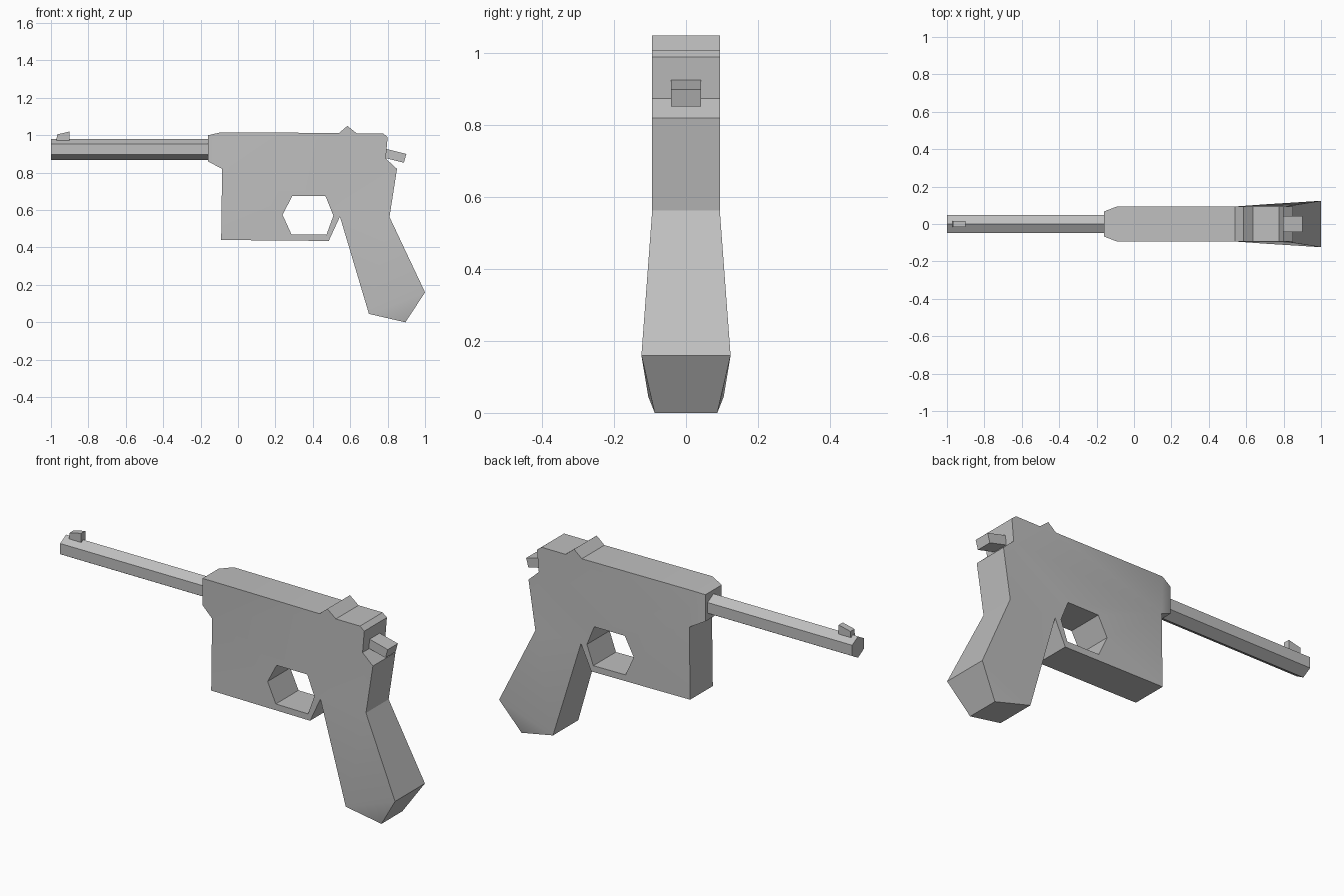
import bpy, bmesh
from math import radians, sin, cos, tau

cube = bpy.data.objects.get("Cube")
if cube:
    bpy.data.objects.remove(cube, do_unlink=True)

steel = bpy.data.materials.new("grey_steel")
steel.use_nodes = True
grey = (0.52, 0.52, 0.52, 1)
steel.diffuse_color = grey
steel.node_tree.nodes["Principled BSDF"].inputs["Base Color"].default_value = grey


def finish(name, bm, smooth=False):
    bmesh.ops.recalc_face_normals(bm, faces=bm.faces[:])
    mesh = bpy.data.meshes.new(name)
    bm.to_mesh(mesh)
    bm.free()
    mesh.materials.append(steel)
    obj = bpy.data.objects.new(name, mesh)
    bpy.context.collection.objects.link(obj)
    if smooth:
        bpy.ops.object.select_all(action='DESELECT')
        obj.select_set(True)
        bpy.context.view_layer.objects.active = obj
        bpy.ops.object.shade_smooth_by_angle(angle=radians(30))
    return obj


def slab(name, points, panels, loops, smooth=False):
    """Mirrored side panels from (x, z, half width) points, joined along closed loops."""
    bm = bmesh.new()
    left = [bm.verts.new((x, w, z)) for x, z, w in points]
    right = [bm.verts.new((x, -w, z)) for x, z, w in points]
    for side in (left, right):
        for panel in panels:
            bm.faces.new([side[i] for i in panel])
    for loop in loops:
        for a, b in zip(loop, loop[1:] + loop[:1]):
            bm.faces.new((left[a], left[b], right[b], right[a]))
    return finish(name, bm, smooth)


# Frame and grip share one outline; the trigger opening is the inner loop
W = 0.094
outline = [
    (-0.16, 1.0, 0.067), (-0.09, 1.016, W),                      # nose top
    (0.54, 1.012, W), (0.585, 1.05, W), (0.635, 1.01, W),        # rear sight
    (0.775, 1.01, W), (0.80, 0.99, W), (0.79, 0.875, W),         # back
    (0.85, 0.82, W), (0.81, 0.563, W),                           # grip top
    (1.0, 0.16, 0.124), (0.895, 0.0, 0.087), (0.70, 0.045, 0.105),  # grip foot
    (0.545, 0.565, W), (0.485, 0.435, W),                        # guard notch
    (-0.09, 0.44, W), (-0.085, 0.82, W), (-0.16, 0.86, 0.067),   # front block
]
opening = [(0.238, 0.575, W), (0.29, 0.674, W), (0.468, 0.674, W),
           (0.51, 0.57, W), (0.473, 0.468, W), (0.286, 0.47, W)]
n = len(outline)
rim = list(range(n))
hole = list(range(n, n + len(opening)))
nose = [0, 1, 16, 17]
upper = list(range(1, 10)) + [13] + hole[3::-1] + [16]
lower = [16, hole[0], hole[5], hole[4], hole[3], 13, 14, 15]
grip = [9, 10, 12, 13]
foot = [10, 11, 12]
slab("frame_and_grip", outline + opening,
     [nose, upper, lower, grip, foot], [rim, hole], smooth=True)

# Six-sided barrel with a ridge on top
bm = bmesh.new()
ends = [[bm.verts.new((x, 0.056 * sin(i * tau / 6), 0.924 + 0.056 * cos(i * tau / 6)))
         for i in range(6)] for x in (-1.0, -0.15)]
for end in ends:
    bm.faces.new(end)
for i in range(6):
    j = (i + 1) % 6
    bm.faces.new((ends[0][i], ends[0][j], ends[1][j], ends[1][i]))
finish("barrel", bm)


def wedge(name, corners, half):
    ring = list(range(len(corners)))
    return slab(name, [(x, z, half) for x, z in corners], [ring], [ring])


wedge("front_sight", [(-0.97, 0.972), (-0.968, 1.004), (-0.90, 1.02), (-0.90, 0.972)], 0.017)
wedge("hammer", [(0.76, 0.935), (0.90, 0.90), (0.887, 0.853), (0.76, 0.885)], 0.042)
